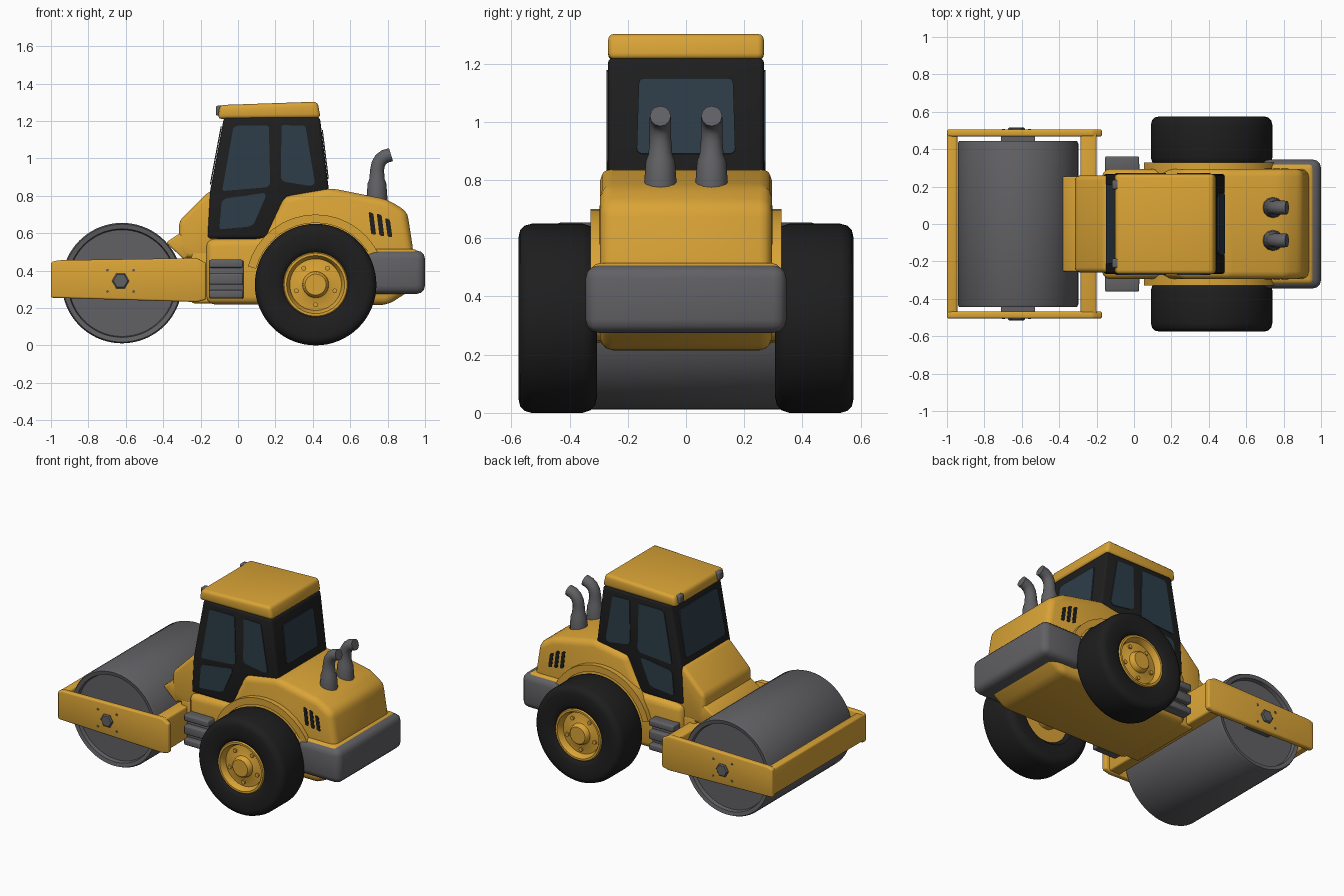
import bpy, bmesh, math
from mathutils import Vector

if "Cube" in bpy.data.objects:
    bpy.data.objects.remove(bpy.data.objects["Cube"])


def material(name, rgb):
    m = bpy.data.materials.new(name)
    m.diffuse_color = (*rgb, 1)
    m.use_nodes = True
    m.node_tree.nodes["Principled BSDF"].inputs["Base Color"].default_value = m.diffuse_color
    return m


YELLOW = material("yellow_paint", (0.70, 0.37, 0.037))
GREY = material("grey_steel", (0.12, 0.12, 0.13))
BLACK = material("black_rubber", (0.013, 0.013, 0.013))
GLASS = material("dark_glass", (0.026, 0.047, 0.066))


def finish(name, bm, mat):
    bmesh.ops.remove_doubles(bm, verts=bm.verts, dist=1e-5)
    bmesh.ops.recalc_face_normals(bm, faces=bm.faces)
    me = bpy.data.meshes.new(name)
    bm.to_mesh(me)
    bm.free()
    me.materials.append(mat)
    ob = bpy.data.objects.new(name, me)
    bpy.context.collection.objects.link(ob)
    return ob


def solid(name, pts, vec, mat, bevel=0.0, corners=False, seg=3):
    """Polygon pushed along vec, with all sharp edges (or only its corners) rounded."""
    bm = bmesh.new()
    vec = Vector(vec)
    a = [bm.verts.new(p) for p in pts]
    b = [bm.verts.new(Vector(p) + vec) for p in pts]
    bm.faces.new(a)
    bm.faces.new(b[::-1])
    for i in range(len(a)):
        j = (i + 1) % len(a)
        bm.faces.new((a[i], b[i], b[j], a[j]))
    bmesh.ops.recalc_face_normals(bm, faces=bm.faces)
    if bevel:
        edges = []
        for e in bm.edges:
            d = (e.verts[1].co - e.verts[0].co).normalized()
            along = abs(d.dot(vec.normalized())) > 0.99
            if along if corners else e.calc_face_angle(0) > 0.1:
                edges.append(e)
        bmesh.ops.bevel(bm, geom=edges, offset=bevel, segments=seg, profile=0.5,
                        affect='EDGES', clamp_overlap=True)
    return finish(name, bm, mat)


def prism(name, xz, y0, y1, mat, bevel=0.0, corners=False):
    return solid(name, [(x, y0, z) for x, z in xz], (0, y1 - y0, 0), mat, bevel, corners)


def box(name, x0, x1, y0, y1, z0, z1, mat, bevel=0.0):
    return prism(name, [(x0, z0), (x1, z0), (x1, z1), (x0, z1)], y0, y1, mat, bevel)


def lathe(name, prof, cx, cz, mat, s=1, n=56, closed=False):
    """Spin (radius, y) points round an axle that runs along y."""
    bm = bmesh.new()
    rings = [[bm.verts.new((cx + r * math.cos(2 * math.pi * k / n), s * y,
                            cz + r * math.sin(2 * math.pi * k / n))) for k in range(n)]
             for r, y in prof]
    for i in range(len(rings) if closed else len(rings) - 1):
        p, q = rings[i], rings[(i + 1) % len(rings)]
        for k in range(n):
            bm.faces.new((p[k], p[(k + 1) % n], q[(k + 1) % n], q[k]))
    return finish(name, bm, mat)


# Drum with recessed ends
lathe("drum", [(0, -.415), (.285, -.415), (.29, -.44), (.315, -.445), (.322, -.43),
               (.322, .43), (.315, .445), (.29, .44), (.285, .415), (0, .415)],
      -.62, .333, GREY, n=72)

# Drum frame
plate = [(-1, .255), (-1, .445), (-.96, .455), (-.22, .467), (-.17, .44), (-.17, .245), (-.22, .232)]
box("frame_front_bar", -1, -.945, -.49, .49, .265, .445, YELLOW, .012)
box("frame_rear_bar", -.285, -.2, -.49, .49, .24, .462, YELLOW, .012)
for s in (1, -1):
    prism("frame_side_plate", plate, s * .468, s * .505, YELLOW, .01)
    box("drum_bearing", -.71, -.53, s * .41, s * .472, .27, .40, GREY)
    lathe("drum_hub_bolt", [(.046, .49), (.046, .51), (.038, .517), (0, .517)], -.628, .345, GREY, s, 6)
    for dx in (-.07, .07):
        for dz in (-.057, .057):
            lathe("frame_bolt", [(.008, .5), (.008, .508), (0, .508)], -.628 + dx, .345 + dz, GREY, s, 8)

# Hitch and sloping nose in front of the cab
box("hitch", -.25, -.1, -.26, .26, .225, .5, YELLOW, .015)
prism("nose_flange", [(-.385, .55), (-.31, .60), (-.2, .52), (-.29, .46)], -.255, .255, YELLOW, .01)
prism("nose", [(-.295, .47), (-.318, .53), (-.315, .665), (-.155, .825), (-.10, .825), (-.10, .45)],
      -.258, .258, YELLOW, .025)

# Rear body and engine hood
prism("body", [(-.17, .22), (-.17, .57), (.14, .57), (.245, .80), (.49, .842), (.80, .78), (.905, .715),
               (.938, .5), (.93, .30), (.80, .215)], -.295, .295, YELLOW, .042)
box("bumper_flange", .55, .965, -.325, .325, .44, .515, YELLOW, .03)
solid("rear_bumper", [(.68, y, z) for y, z in ((-.345, .275), (.345, .275), (.345, .507), (-.345, .507))],
      (.32, 0, 0), GREY, .045)

# Cab shell and roof
prism("cab_shell", [(-.165, .57), (-.152, .81), (-.075, 1.22), (.438, 1.22), (.487, .82), (.26, .79), (.15, .57)],
      -.268, .268, BLACK, .018)
prism("cab_roof", [(-.108, 1.21), (-.098, 1.285), (.425, 1.303), (.442, 1.215)], -.268, .268, YELLOW, .022)

# Cab front and rear glass, laid on the sloping faces
xf = lambda z: -.077 - (1.22 - z) * .188
xr = lambda z: .439 + (1.22 - z) * .1225
solid("front_window", [(xf(z), y, z) for y, z in ((-.215, .86), (.215, .86), (.205, 1.17), (-.205, 1.17))],
      (-.006, 0, .001), GLASS, .025, True)
solid("rear_window", [(xr(z), y, z) for y, z in ((-.17, .89), (.17, .89), (.162, 1.15), (-.162, 1.15))],
      (.006, 0, .001), GLASS, .02, True)

side_glass = {
    "side_window_front": [(-.085, .825), (-.025, 1.165), (.0, 1.175), (.165, 1.175), (.172, .86), (.155, .845)],
    "side_window_rear": [(.232, 1.178), (.36, 1.175), (.412, .865), (.39, .852), (.245, .875), (.23, .89)],
    "side_window_low": [(-.10, .62), (-.088, .765), (-.07, .785), (.14, .815), (.15, .80), (.085, .65), (.06, .635)],
}
arc = lambda r, a0, a1: [(.415 + r * math.cos(math.radians(a0 + (a1 - a0) * i / 16)),
                          .325 + r * math.sin(math.radians(a0 + (a1 - a0) * i / 16))) for i in range(17)]
for s in (1, -1):
    for name, pts in side_glass.items():
        prism(name, pts, s * .266, s * .273, GLASS, .012, True)
    # Roof work lights
    box("roof_light", -.118, -.06, s * .185, s * .235, 1.228, 1.282, GREY, .01)
    # Hood vents
    for x, z, h in ((.698, .595, .12), (.742, .588, .118), (.786, .582, .1)):
        prism("hood_vent", [(x + .014, z), (x + .04, z - .005), (x + .026, z + h - .01), (x, z + h)],
              s * .289, s * .298, BLACK, .008, True)
    # Entry steps
    box("step_panel", -.155, .03, s * .27, s * .325, .25, .455, GREY, .01)
    for z0, z1 in ((.252, .295), (.325, .385), (.415, .458)):
        box("step_tread", -.155, .028, s * .28, s * .362, z0, z1, GREY, .01)
    # Fender lip over the wheel
    prism("fender", arc(.375, 15, 165) + arc(.33, 165, 15), s * .27, s * .328, YELLOW)
    # Tyre, rim and axle
    lathe("tyre", [(.165, .34), (.19, .315), (.27, .306), (.298, .312), (.316, .328), (.325, .355), (.325, .53),
                   (.318, .555), (.302, .57), (.28, .575), (.20, .572), (.178, .562), (.165, .545)],
          .415, .325, BLACK, s, 64, True)
    lathe("wheel_rim", [(0, .34), (.17, .34), (.174, .555), (.168, .566), (.155, .566), (.146, .552), (.138, .525),
                        (.08, .53), (.07, .535), (.064, .562), (.056, .57), (0, .57)], .415, .325, YELLOW, s)
    for k in range(5):
        a = math.radians(90 + 72 * k + 36)
        lathe("wheel_nut", [(.013, .52), (.013, .54), (0, .543)],
              .415 + .108 * math.cos(a), .325 + .108 * math.sin(a), YELLOW, s, 8)
    lathe("axle", [(.08, .2), (.08, .35)], .415, .325, YELLOW, s, 24)

    # Bent exhaust stacks
    cu = bpy.data.curves.new("exhaust_path", 'CURVE')
    cu.dimensions = '3D'
    cu.bevel_depth = 1
    cu.bevel_resolution = 4
    cu.use_fill_caps = True
    sp = cu.splines.new('POLY')
    path = [(.743, .75, .057), (.743, .80, .055), (.743, .865, .05), (.743, .89, .041), (.744, .94, .037),
            (.750, .970, .037), (.764, .994, .037), (.785, 1.010, .037), (.818, 1.020, .036)]
    sp.points.add(len(path) - 1)
    for p, (x, z, r) in zip(sp.points, path):
        p.co = (x, s * .088, z, 1)
        p.radius = r
    ob = bpy.data.objects.new("exhaust_stack", cu)
    bpy.context.collection.objects.link(ob)
    cu.materials.append(GREY)
    bpy.ops.object.select_all(action='DESELECT')
    ob.select_set(True)
    bpy.context.view_layer.objects.active = ob
    bpy.ops.object.convert(target='MESH')

# Smooth shading with crisp edges
bpy.ops.object.select_all(action='SELECT')
bpy.context.view_layer.objects.active = bpy.data.objects["body"]
bpy.ops.object.shade_smooth_by_angle(angle=math.radians(35))
